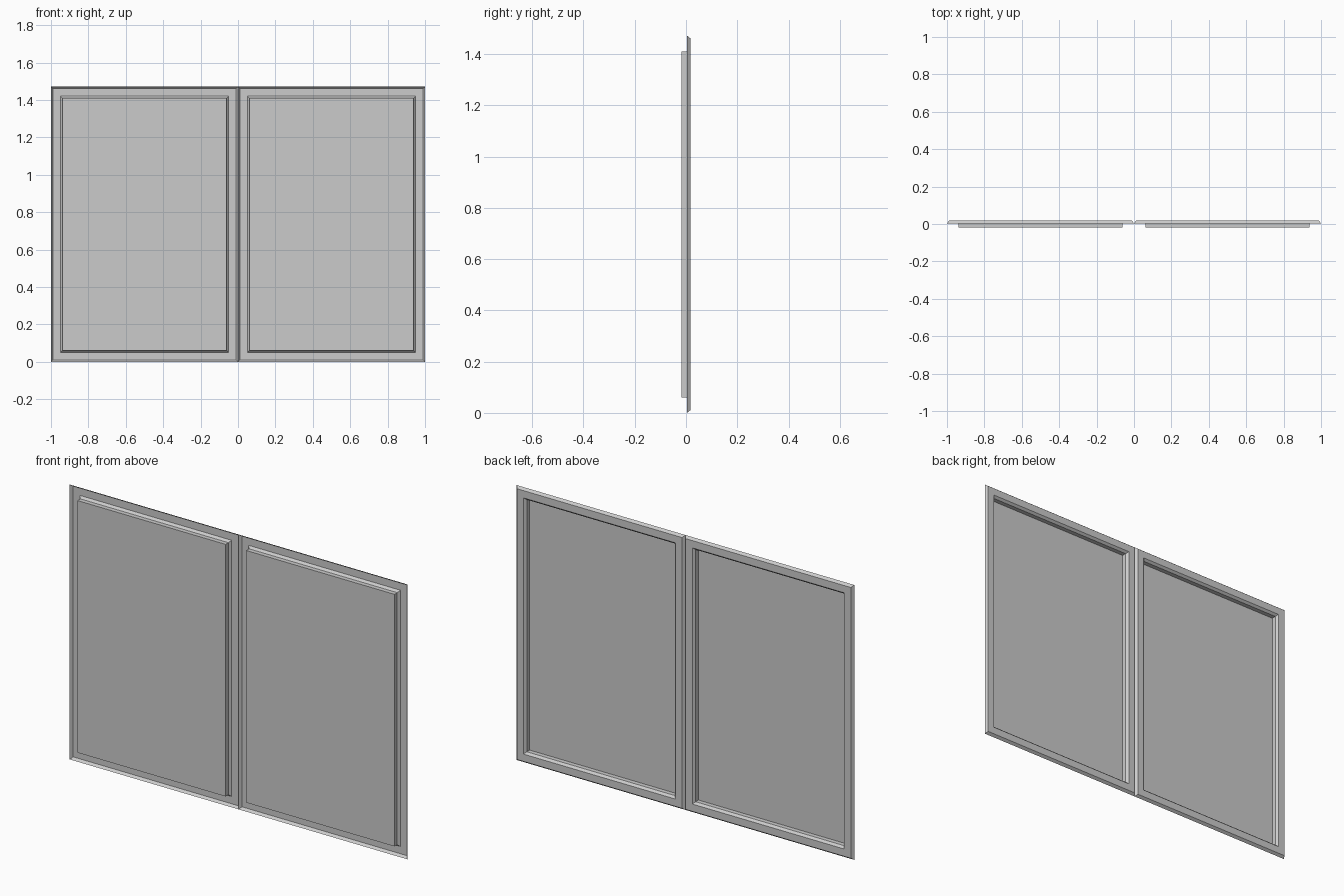
import bpy, bmesh

if "Cube" in bpy.data.objects:
    bpy.data.objects.remove(bpy.data.objects["Cube"])

HEIGHT = 1.472
# pressed-sheet cross-section: (inset from outer edge, y depth)
PROFILE = [(0.0, 0.004), (0.011, 0.018), (0.05, 0.018), (0.061, 0.006), (0.061, -0.018)]


def pressed_panel(name, x0, x1):
    """Thin stamped sheet: flared rim, flat border, embossed centre."""
    bm = bmesh.new()
    rings = []
    for d, y in PROFILE:
        corners = [(x0 + d, d), (x1 - d, d), (x1 - d, HEIGHT - d), (x0 + d, HEIGHT - d)]
        rings.append([bm.verts.new((x, y, z)) for x, z in corners])
    for a, b in zip(rings, rings[1:]):
        for i in range(4):
            j = (i + 1) % 4
            bm.faces.new((a[i], a[j], b[j], b[i]))
    bm.faces.new(rings[-1])  # embossed front face
    mesh = bpy.data.meshes.new(name)
    bm.to_mesh(mesh)
    bm.free()
    obj = bpy.data.objects.new(name, mesh)
    bpy.context.collection.objects.link(obj)
    return obj


# two matching panels side by side
pressed_panel("left_panel", -1.0, 0.0)
pressed_panel("right_panel", 0.0, 1.0)
